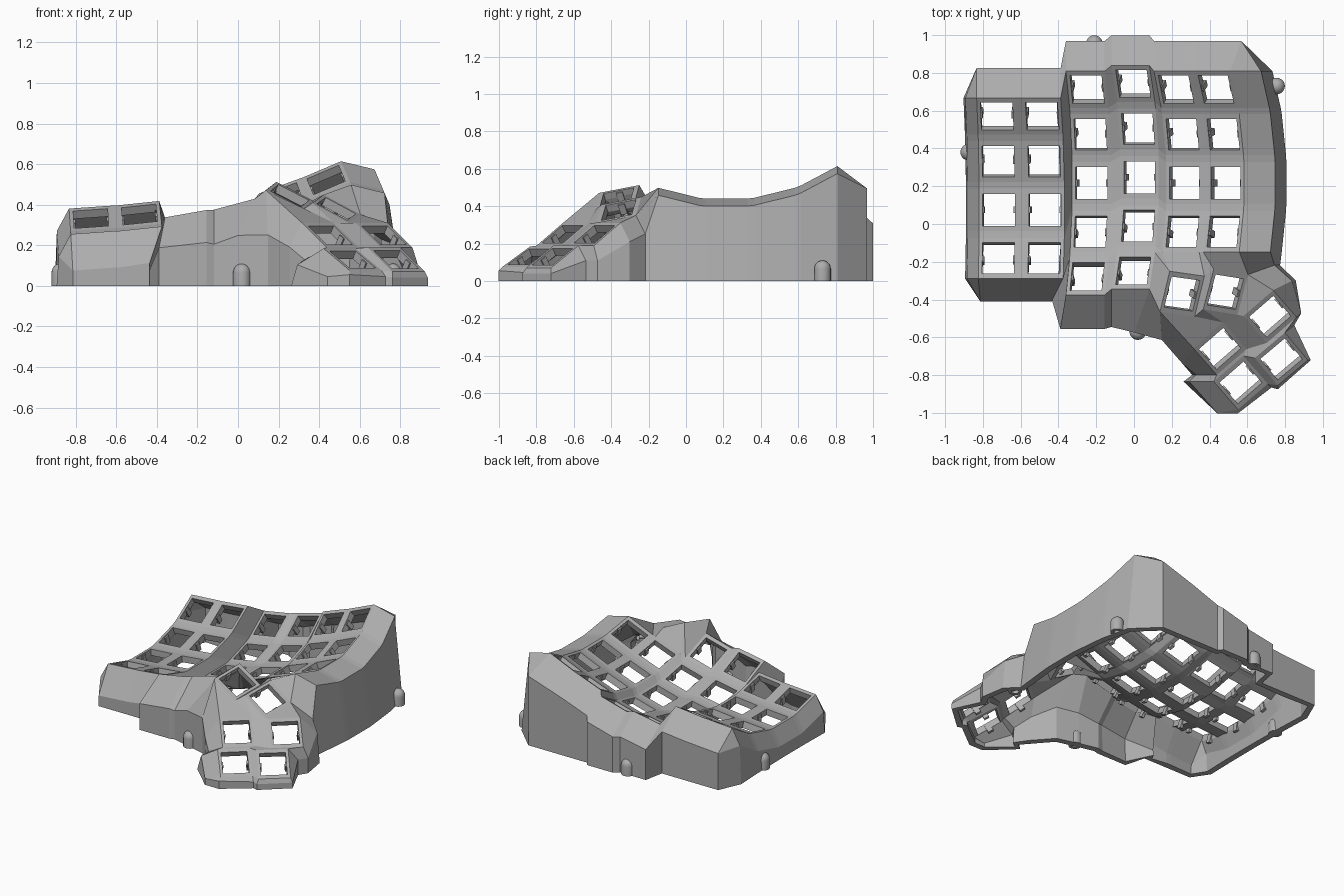
import bpy, bmesh, math
from mathutils import Matrix, Vector

cube = bpy.data.objects.get("Cube")
if cube:
    bpy.data.objects.remove(cube)

grey = bpy.data.materials.new("mid grey")
grey.use_nodes = True
grey.diffuse_color = (0.42, 0.42, 0.42, 1)
grey.node_tree.nodes["Principled BSDF"].inputs["Base Color"].default_value = grey.diffuse_color

HOLE, HALF_X, HALF_Y = 0.085, 0.104, 0.112
RADIUS, STEP, THICK = 0.99, math.radians(15), 0.045


def make_object(name, bm):
    mesh = bpy.data.meshes.new(name)
    bm.to_mesh(mesh)
    bm.free()
    mesh.materials.append(grey)
    obj = bpy.data.objects.new(name, mesh)
    bpy.context.collection.objects.link(obj)
    bpy.ops.object.select_all(action="DESELECT")
    bpy.context.view_layer.objects.active = obj
    obj.select_set(True)
    return obj


shell = bmesh.new()
keys, frames = {}, {}


def face(*verts):
    unique = list(dict.fromkeys(verts))
    if len(unique) > 2:
        shell.faces.new(unique)


def add_key(name, frame):
    """Square plate with a square opening; corners are named bl, br, fr, fl."""
    signs = ((-1, 1), (1, 1), (1, -1), (-1, -1))
    outer, inner = ([shell.verts.new(frame @ Vector((sx * hx, sy * hy, 0))) for sx, sy in signs]
                    for hx, hy in ((HALF_X, HALF_Y), (HOLE, HOLE)))
    for i in range(4):
        j = (i + 1) % 4
        face(outer[i], inner[i], inner[j], outer[j])
    keys[name] = dict(zip(("bl", "br", "fr", "fl"), outer))
    frames[name] = frame


def v(ref):
    name, corner = ref.split(".")
    return keys[name][corner]


def web(*refs):
    face(*[v(r) for r in refs])


# Finger columns: centre x, y, z, sideways tilt in degrees, number of rows
columns = {
    "A": (-0.716, 0.075, 0.20, 4, 4),
    "B": (-0.472, 0.075, 0.22, 6, 4),
    "C": (-0.225, 0.217, 0.17, 10, 5),
    "D": (0.03, 0.247, 0.22, 15, 5),
    "E": (0.268, 0.217, 0.315, 20, 4),
    "F": (0.486, 0.217, 0.40, 23, 4),
}
for col, (x, y, z, tilt, rows) in columns.items():
    base = Matrix.Translation((x, y, z)) @ Matrix.Rotation(-math.radians(tilt), 4, "Y")
    for r in range(rows):
        arc = (Matrix.Translation((0, 0, RADIUS)) @ Matrix.Rotation((2 - r) * STEP, 4, "X")
               @ Matrix.Translation((0, 0, -RADIUS)))
        add_key(f"{col}{r}", base @ arc)

# Thumb keys: x, y, z, heading of the right axis, drop to the right, drop to the front
thumbs = [
    (0.255, -0.37, 0.445, -8, 27, 12),
    (0.485, -0.36, 0.38, -9, 28, 12),
    (0.72, -0.49, 0.25, 41, 0, 33),
    (0.455, -0.66, 0.25, 41, 0, 33),
    (0.78, -0.715, 0.13, 40, 0, 32),
    (0.565, -0.84, 0.13, 41, 0, 29),
]
for i, (x, y, z, heading, right, front) in enumerate(thumbs):
    h, a, b = (math.radians(t) for t in (heading, right, front))
    add_key(f"T{i}", Matrix.Translation((x, y, z)) @ Matrix.Rotation(h, 4, "Z")
            @ Matrix.Rotation(a, 4, "Y") @ Matrix.Rotation(b, 4, "X"))

# Webs between neighbouring finger keys
names = "ABCDEF"
for i, c in enumerate(names):
    n = names[i + 1] if i < 5 else None
    for r in range(columns[c][4]):
        below = f"{c}{r + 1}" in keys
        if below:
            web(f"{c}{r}.fl", f"{c}{r + 1}.bl", f"{c}{r + 1}.br", f"{c}{r}.fr")
        if n and f"{n}{r}" in keys:
            web(f"{c}{r}.br", f"{c}{r}.fr", f"{n}{r}.fl", f"{n}{r}.bl")
            if below and f"{n}{r + 1}" in keys:
                web(f"{c}{r}.fr", f"{c}{r + 1}.br", f"{n}{r + 1}.bl", f"{n}{r}.fl")

# Webs at the stepped rows and around the thumb cluster
for refs in ("B3.fr C4.bl C3.fl", "D3.fr D4.br E3.fl", "D4.fr T0.fl T0.bl D4.br",
             "D4.br T0.bl E3.fl", "E3.fl T0.bl T0.br E3.fr", "E3.fr T0.br T1.bl F3.fl",
             "F3.fl T1.bl T1.br F3.fr", "T0.br T0.fr T1.fl T1.bl", "T0.fl T3.bl T3.br T0.fr",
             "T0.fr T3.br T1.fl", "T1.fl T3.br T2.bl T1.fr", "T1.br T1.fr T2.bl T2.br",
             "T3.br T3.fr T2.fl T2.bl", "T3.fl T5.bl T5.br T3.fr", "T2.fl T4.bl T4.br T2.fr",
             "T5.br T5.fr T4.fl T4.bl", "T3.fr T5.br T4.bl T2.fl"):
    web(*refs.split())

# Rim: plate corner, outward x and y, drop, further outward x at the floor
rim = [(f"A{r}.{k}", -0.06, 0, 0.11, -0.01) for r in range(4) for k in ("bl", "fl")]
rim += [(ref, dx, -0.12, 0.18, 0) for ref, dx in
        (("A3.fl", 0.01), ("A3.fr", 0), ("B3.fl", 0), ("B3.fr", -0.06))]
rim += [
    ("C4.bl", -0.1, -0.2, 0.16, 0),
    ("C4.fl", -0.03, -0.18, 0.15, 0),
    ("C4.fr", 0, -0.18, 0.16, 0),
    ("D4.fl", 0, -0.2, 0.17, 0),
    ("D4.fr", -0.08, -0.23, 0.18, 0),
    ("T0.fl", 0.01, -0.15, 0.22, 0),
    ("T3.bl", -0.06, -0.08, 0.12, 0),
    ("T3.fl", -0.11, 0, 0.06, -0.02),
    ("T5.bl", -0.13, 0, 0.08, -0.03),
    ("T5.fl", -0.11, -0.02, 0.03, 0),
    ("T5.fl", 0, -0.02, 0.02, 0),
    ("T5.fr", 0.02, -0.02, 0.03, 0),
    ("T4.fl", 0, -0.02, 0.03, 0),
    ("T4.fr", 0.015, 0, 0.03, 0),
    ("T4.br", 0.05, 0.04, 0.08, 0),
    ("T2.fr", 0.025, 0.02, 0.08, 0),
    ("T2.br", 0.1, 0.05, 0.1, 0.02),
    ("T1.br", 0.14, 0.05, 0.1, 0.03),
]
rim += [(f"F{r}.{k}", 0.165, 0, 0.04, 0.06) for r in (3, 2, 1, 0) for k in ("fr", "br")]
rim += [("F0.br", 0.06, 0.16, 0.12, 0)]
rim += [(f"{c}0.{k}", 0, 0.16, 0.12, 0) for c in "FEDCBA" for k in ("br", "bl")
        if (c, k) != ("F", "br")]

# Outer walls from the plate edge over the rim to the floor
rings = []
for ref, dx, dy, drop, gx in rim:
    p = v(ref)
    q = p.co + Vector((dx, dy, -drop))
    q.z = max(q.z, 0.03)
    rings.append((p, shell.verts.new(q), shell.verts.new((q.x + gx, q.y, 0))))
for a, b in zip(rings, rings[1:] + rings[:1]):
    for k in range(2):
        face(a[k], a[k + 1], b[k + 1], b[k])

shell.normal_update()
bmesh.ops.recalc_face_normals(shell, faces=shell.faces[:])
if sum(f.normal.z * f.calc_area() for f in shell.faces) < 0:
    bmesh.ops.reverse_faces(shell, faces=shell.faces[:])
case = make_object("case_shell", shell)
solid = case.modifiers.new("thickness", "SOLIDIFY")
solid.thickness = THICK
solid.offset = -1
bpy.ops.object.modifier_apply(modifier=solid.name)
# Level the lower edge of the walls on the floor
for vert in case.data.vertices:
    if vert.co.z < 0.02:
        vert.co.z = 0

# Small switch clips on the two sides of every opening
clips = bmesh.new()
for frame in frames.values():
    for side in (-1, 1):
        place = frame @ Matrix.Translation((side * (HOLE + 0.002), 0, -0.04))
        bmesh.ops.create_cube(clips, size=1, matrix=place @ Matrix.Diagonal((0.02, 0.036, 0.06, 1)))
make_object("switch_clips", clips)

# Domed screw posts with a bore in the underside
post = [(0, 0.07), (0.024, 0.07), (0.024, 0), (0.044, 0)]
post += [(0.044 * math.cos(t), 0.066 + 0.044 * math.sin(t))
         for t in (math.radians(15 * i) for i in range(7))]
for i, (x, y) in enumerate(((-0.875, 0.38), (-0.21, 0.955), (0.755, 0.73),
                            (0.02, -0.57), (0.765, -0.285))):
    bm = bmesh.new()
    line = [bm.verts.new((r, 0, z)) for r, z in post]
    edges = [bm.edges.new(pair) for pair in zip(line, line[1:])]
    bmesh.ops.spin(bm, geom=line + edges, cent=(0, 0, 0), axis=(0, 0, 1),
                   angle=math.tau, steps=20, use_duplicate=False)
    bmesh.ops.remove_doubles(bm, verts=bm.verts[:], dist=0.0005)
    bmesh.ops.recalc_face_normals(bm, faces=bm.faces[:])
    obj = make_object(f"screw_post_{i + 1}", bm)
    obj.location = (x, y, 0)
    bpy.ops.object.shade_smooth_by_angle(angle=math.radians(40))
